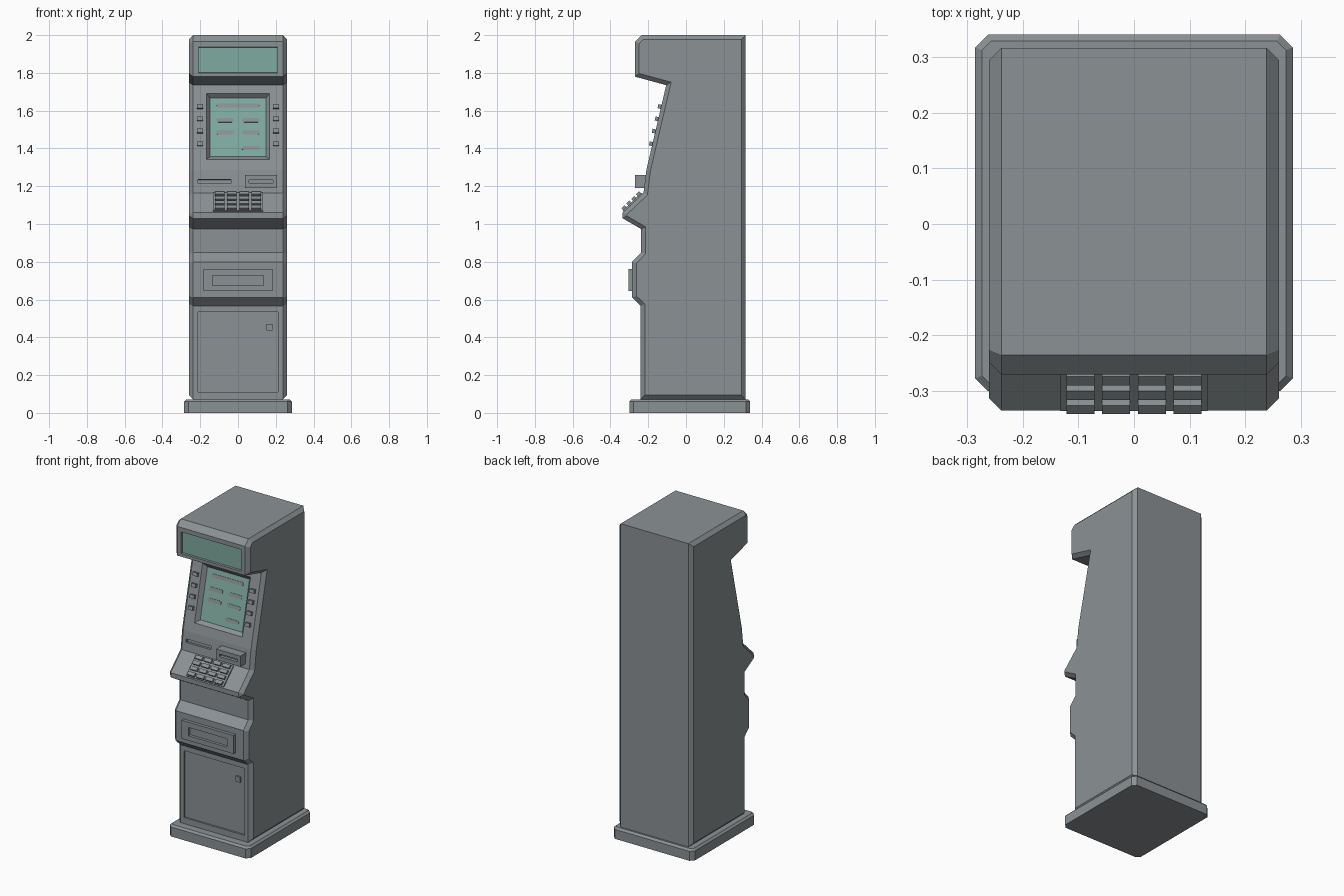
import bpy, bmesh, math
from mathutils import Matrix, Vector

if "Cube" in bpy.data.objects:
    bpy.data.objects.remove(bpy.data.objects["Cube"])


def material(name, rgb):
    m = bpy.data.materials.new(name)
    m.use_nodes = True
    color = (*rgb, 1)
    m.diffuse_color = color
    m.node_tree.nodes["Principled BSDF"].inputs["Base Color"].default_value = color
    return m


GREY = material("casing grey", (0.26, 0.285, 0.30))
GREEN = material("screen green", (0.21, 0.40, 0.35))


def finish(bm, name, mats=(GREY,)):
    bmesh.ops.recalc_face_normals(bm, faces=bm.faces)
    me = bpy.data.meshes.new(name)
    bm.to_mesh(me)
    bm.free()
    for m in mats:
        me.materials.append(m)
    ob = bpy.data.objects.new(name, me)
    bpy.context.collection.objects.link(ob)
    return ob


def recess(bm, x0, x1, z0, z1, depth, taper=0.0, mat=0):
    """Cut a rectangular recess into the front-facing quad around the given rectangle."""
    bm.normal_update()

    def holds(f):
        xs = [v.co.x for v in f.verts]
        zs = [v.co.z for v in f.verts]
        return (len(f.verts) == 4 and f.normal.y < -0.1 and min(xs) <= x0
                and max(xs) >= x1 and min(zs) <= z0 and max(zs) >= z1)

    face = next(f for f in bm.faces if holds(f))
    n = face.normal.copy()
    by_z = sorted(face.verts, key=lambda v: v.co.z)
    low = sorted(by_z[:2], key=lambda v: v.co.x)
    high = sorted(by_z[2:], key=lambda v: v.co.x)
    outer = [low[0], low[1], high[1], high[0]]
    a, b = low[0].co, high[0].co

    def ring(t, d):
        pts = []
        for x, z in ((x0 + t, z0 + t), (x1 - t, z0 + t), (x1 - t, z1 - t), (x0 + t, z1 - t)):
            y = a.y + (b.y - a.y) * (z - a.z) / (b.z - a.z)
            pts.append(bm.verts.new(Vector((x, y, z)) - n * d))
        return pts

    rim, floor = ring(0, 0), ring(taper, depth)
    bm.faces.remove(face)
    for i in range(4):
        j = (i + 1) % 4
        bm.faces.new((outer[i], outer[j], rim[j], rim[i]))
        bm.faces.new((rim[i], rim[j], floor[j], floor[i]))
    bm.faces.new(floor).material_index = mat
    bm.normal_update()


def box_mesh(center, size, angle=0.0):
    bm = bmesh.new()
    bmesh.ops.create_cube(bm, size=1, matrix=Matrix.Translation(center)
                          @ Matrix.Rotation(angle, 4, 'X') @ Matrix.Diagonal((*size, 1)))
    return bm


def inset_loop(points, d):
    """Offset a closed counter-clockwise (y, z) outline inward by d."""
    result = []
    pts = [Vector(p) for p in points]
    for i, p in enumerate(pts):
        u = (p - pts[i - 1]).normalized()
        w = (pts[(i + 1) % len(pts)] - p).normalized()
        n1, n2 = Vector((-u.y, u.x)), Vector((-w.y, w.x))
        result.append(p + (n1 + n2) * d / (1 + n1.dot(n2)))
    return result


# Cabinet: side outline, top front down to the foot, then up the back
HEAD, SCREEN_TOP, SCREEN_LOW = (-0.27, 1.78), (-0.105, 1.735), (-0.21, 1.285)
TRAY_TOP, TRAY_LOW = (-0.225, 1.165), (-0.335, 1.06)
outline = [(-0.235, 2.0), (-0.27, 1.965), HEAD, SCREEN_TOP, SCREEN_LOW, TRAY_TOP, TRAY_LOW,
           (-0.335, 1.03), (-0.237, 0.973), (-0.237, 0.85), (-0.285, 0.80), (-0.285, 0.61),
           (-0.24, 0.567), (-0.24, 0.072), (0.316, 0.072), (0.316, 2.0)]
CHAMFER = 0.022
inner = inset_loop(outline, CHAMFER)

bm = bmesh.new()
rows = [[bm.verts.new((x, p[0], p[1])) for p in loop]
        for x, loop in ((-0.26, inner), (-0.238, outline), (0.238, outline), (0.26, inner))]
for r0, r1 in zip(rows, rows[1:]):
    for i in range(len(outline)):
        j = (i + 1) % len(outline)
        bm.faces.new((r0[i], r0[j], r1[j], r1[i]))
bm.faces.new(rows[0])
bm.faces.new(rows[-1])
bmesh.ops.recalc_face_normals(bm, faces=bm.faces)

DEPTH = 0.025
recess(bm, -0.21, 0.21, 1.80, 1.937, 0.012, 0.002, 1)      # lit sign
recess(bm, -0.168, 0.168, 1.342, 1.692, DEPTH, 0.02, 1)    # main screen
recess(bm, -0.213, -0.037, 1.215, 1.236, 0.02)             # receipt slot
recess(bm, -0.212, 0.212, 0.11, 0.535, 0.012)              # service door
finish(bm, "cabinet", (GREY, GREEN))

# Plinth with chamfered corners and top rim
bm = bmesh.new()
bmesh.ops.create_cube(bm, size=1, matrix=Matrix.Translation((0, 0.02, 0.036))
                      @ Matrix.Diagonal((0.57, 0.64, 0.072, 1)))
upright = [e for e in bm.edges if abs(e.verts[0].co.z - e.verts[1].co.z) > 0.05]
bmesh.ops.bevel(bm, geom=upright, offset=0.023, segments=1, affect='EDGES')
rim = [e for e in bm.edges if all(v.co.z > 0.07 for v in e.verts)]
bmesh.ops.bevel(bm, geom=rim, offset=0.012, segments=1, affect='EDGES')
finish(bm, "plinth")


def on_slope(low, high, z, out):
    """Point at height z on a sloped panel, moved outward; also the panel's tilt."""
    u = (Vector(high) - Vector(low)).normalized()
    y = low[0] + (z - low[1]) * u.x / u.y
    return y - u.y * out, z + u.x * out, -math.atan2(u.x, u.y)


def slope_box(low, high, x, z, out, size):
    y, zz, tilt = on_slope(low, high, z, out)
    return box_mesh((x, y, zz), size, tilt)


# Function buttons beside the screen
ROWS = (1.62, 1.555, 1.49, 1.423)
for side, label in ((-1, "right"), (1, "left")):
    for i, z in enumerate(ROWS):
        bm = slope_box(SCREEN_LOW, SCREEN_TOP, side * 0.2, z, 0.006, (0.032, 0.022, 0.022))
        finish(bm, f"{label}_screen_button_{i + 1}")

# Rounded menu bars on the screen
bars = [(0, 1.632, 0.225)] + [(x, z, 0.095) for z in ROWS[1:3] for x in (-0.068, 0.068)]
bars.append((0.068, 1.407, 0.095))
for i, (x, z, width) in enumerate(bars):
    bm = box_mesh((0, 0, 0), (width, 0.004, 0.022))
    ends = [e for e in bm.edges if abs(e.verts[0].co.y - e.verts[1].co.y) > 0.003]
    bmesh.ops.bevel(bm, geom=ends, offset=0.0105, segments=4, profile=0.5, affect='EDGES')
    y, zz, tilt = on_slope(SCREEN_LOW, SCREEN_TOP, z, 0.001 - DEPTH)
    bm.transform(Matrix.Translation((x, y, zz)) @ Matrix.Rotation(tilt, 4, 'X'))
    finish(bm, f"menu_bar_{i + 1}")

# Keypad plate and its grid of keys
finish(slope_box(TRAY_LOW, TRAY_TOP, 0, 1.1125, 0.002, (0.264, 0.012, 0.138)), "keypad_plate")
bm = bmesh.new()
for row in range(4):
    for col in range(4):
        y, z, tilt = on_slope(TRAY_LOW, TRAY_TOP, 1.076 + row * 0.0245, 0.012)
        bmesh.ops.create_cube(bm, size=1, matrix=Matrix.Translation(((col - 1.5) * 0.064, y, z))
                              @ Matrix.Rotation(tilt, 4, 'X')
                              @ Matrix.Diagonal((0.05, 0.02, 0.022, 1)))
finish(bm, "keypad_keys")

# Card reader
bm = box_mesh((0.121, -0.235, 1.225), (0.17, 0.07, 0.068))
recess(bm, 0.058, 0.184, 1.217, 1.233, 0.02)
finish(bm, "card_reader")

# Cash dispenser
bm = box_mesh((0, -0.29, 0.703), (0.365, 0.03, 0.117))
recess(bm, -0.135, 0.135, 0.675, 0.728, 0.018)
finish(bm, "cash_dispenser")

# Door lock
finish(box_mesh((0.166, -0.23, 0.453), (0.032, 0.016, 0.034)), "door_lock")
